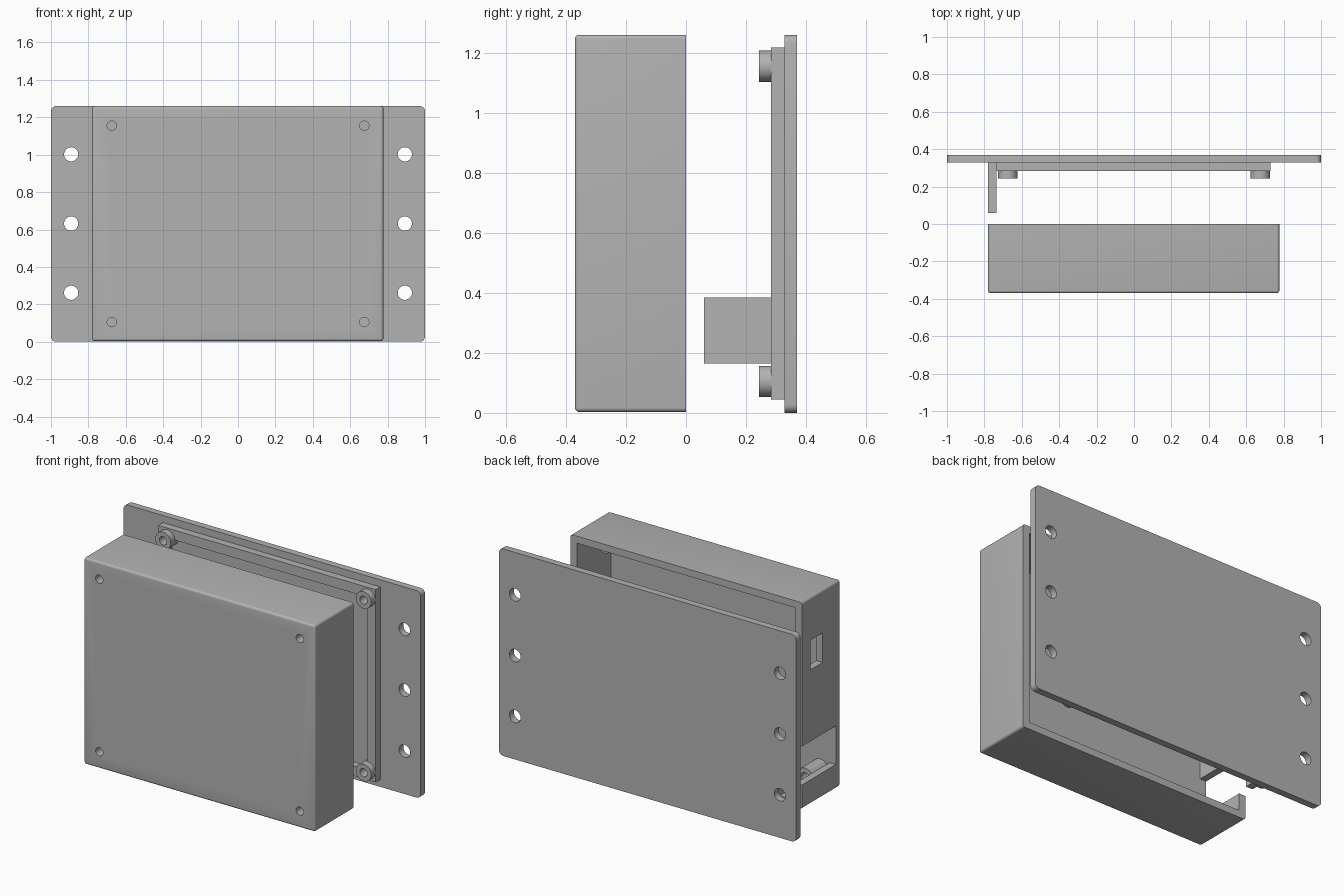
import bpy
import math
from mathutils import Vector

if "Cube" in bpy.data.objects:
    bpy.data.objects.remove(bpy.data.objects["Cube"], do_unlink=True)

grey = bpy.data.materials.new("matte grey")
grey.use_nodes = True
colour = (0.45, 0.45, 0.45, 1)
grey.diffuse_color = colour
grey.node_tree.nodes["Principled BSDF"].inputs["Base Color"].default_value = colour


def block(name, low, high):
    """Box between two opposite corners."""
    low, high = Vector(low), Vector(high)
    bpy.ops.mesh.primitive_cube_add(size=1, location=(low + high) / 2)
    ob = bpy.context.object
    ob.name = name
    ob.scale = high - low
    bpy.ops.object.transform_apply(location=True, rotation=True, scale=True)
    ob.data.materials.append(grey)
    return ob


def rod(name, x, z, radius, y0, y1):
    """Cylinder running along y."""
    bpy.ops.mesh.primitive_cylinder_add(
        vertices=40, radius=radius, depth=y1 - y0,
        location=(x, (y0 + y1) / 2, z), rotation=(math.pi / 2, 0, 0))
    ob = bpy.context.object
    ob.name = name
    bpy.ops.object.transform_apply(location=True, rotation=True, scale=True)
    ob.data.materials.append(grey)
    return ob


def apply(ob, mod):
    bpy.context.view_layer.objects.active = ob
    bpy.ops.object.modifier_apply(modifier=mod.name)


def combine(ob, other, operation="DIFFERENCE"):
    mod = ob.modifiers.new("cut", "BOOLEAN")
    mod.operation = operation
    mod.solver = "EXACT"
    mod.object = other
    apply(ob, mod)
    bpy.data.objects.remove(other, do_unlink=True)


def round_edges(ob, width, rule):
    """Bevel the edges whose two end points satisfy the rule."""
    weight = ob.data.attributes.new("bevel_weight_edge", "FLOAT", "EDGE")
    verts = ob.data.vertices
    for edge in ob.data.edges:
        a, b = (verts[i].co for i in edge.vertices)
        weight.data[edge.index].value = 1.0 if rule(a, b) else 0.0
    mod = ob.modifiers.new("round", "BEVEL")
    mod.limit_method = "WEIGHT"
    mod.width = width
    mod.segments = 5
    apply(ob, mod)


def finish(ob):
    bpy.ops.object.select_all(action="DESELECT")
    ob.select_set(True)
    bpy.context.view_layer.objects.active = ob
    bpy.ops.object.shade_smooth_by_angle(angle=math.radians(30))


corners = [(x, z) for x in (-0.675, 0.675) for z in (0.105, 1.155)]

# Open-backed case with rounded outer edges
case = block("case", (-0.78, -0.37, 0.003), (0.777, 0, 1.26))
round_edges(case, 0.014, lambda a, b: min(a.y, b.y) < -0.1)
combine(case, block("cavity", (-0.737, -0.327, 0.046), (0.734, 0.1, 1.217)))

# Screw posts inside the case, drilled through the front
for x, z in corners:
    combine(case, rod("post", x, z, 0.052, -0.34, -0.18), "UNION")
for x, z in corners:
    combine(case, rod("screw_hole", x, z, 0.025, -0.5, -0.1))

# Connector slot and switch window in the right wall
combine(case, block("slot", (-0.9, -0.327, 0.15), (-0.73, 0.1, 0.385)))
combine(case, block("window", (-0.9, -0.2, 0.82), (-0.7, -0.085, 1.0)))
finish(case)

# Mounting plate with rounded corners and six holes
plate = block("mounting_plate", (-1, 0.328, 0), (1, 0.37, 1.26))
round_edges(plate, 0.028, lambda a, b: abs(a.y - b.y) > 0.01)
for x in (-0.892, 0.892):
    for z in (0.262, 0.632, 1.002):
        combine(plate, rod("mounting_hole", x, z, 0.038, 0.2, 0.5))
finish(plate)

# Locating rim on the plate, with a screw boss in each corner
rim = block("locating_rim", (-0.735, 0.283, 0.045), (0.729, 0.328, 1.217))
combine(rim, block("rim_opening", (-0.675, 0.2, 0.105), (0.669, 0.4, 1.157)))
for x, z in corners:
    combine(rim, rod("boss", x, z, 0.052, 0.243, 0.328), "UNION")
for x, z in corners:
    combine(rim, rod("boss_hole", x, z, 0.025, 0.2, 0.4))
finish(rim)

# Tongue that closes the connector slot
block("slot_tongue", (-0.78, 0.06, 0.165), (-0.735, 0.328, 0.385))
